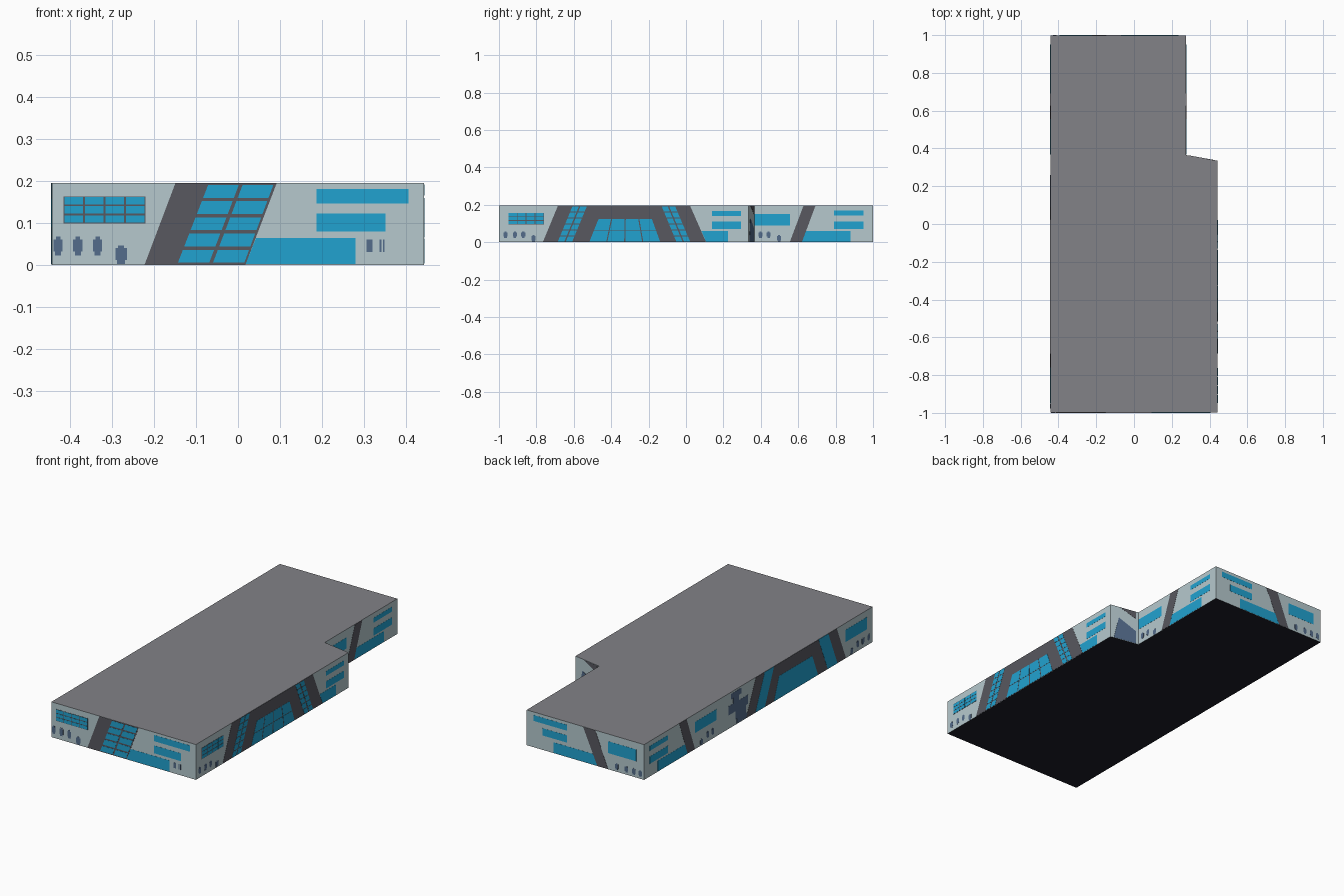
import bpy, bmesh
from mathutils import Vector

if "Cube" in bpy.data.objects:
    bpy.data.objects.remove(bpy.data.objects["Cube"])

H = 0.195


def lin(c):
    c /= 255
    return c / 12.92 if c <= 0.04045 else ((c + 0.055) / 1.055) ** 2.4


def mat(name, r, g, b):
    m = bpy.data.materials.new(name)
    m.diffuse_color = (lin(r), lin(g), lin(b), 1)
    m.use_nodes = True
    m.node_tree.nodes["Principled BSDF"].inputs["Base Color"].default_value = m.diffuse_color
    return m


WALL = mat("pale_wall", 182, 201, 206)
GLASS = mat("blue_glass", 33, 162, 208)
DARK = mat("dark_panel", 88, 88, 96)
SLATE = mat("slate_blue", 84, 108, 139)
ROOF = mat("roof_grey", 130, 130, 135)
BASE = mat("underside_black", 30, 30, 40)


def to_object(bm, name, mats):
    bmesh.ops.recalc_face_normals(bm, faces=bm.faces[:])
    me = bpy.data.meshes.new(name)
    for m in mats:
        me.materials.append(m)
    bm.normal_update()
    for f in bm.faces:
        if len(mats) == 3:
            f.material_index = 1 if f.normal.z > 0.5 else 2 if f.normal.z < -0.5 else 0
    bm.to_mesh(me)
    bm.free()
    ob = bpy.data.objects.new(name, me)
    bpy.context.collection.objects.link(ob)
    return ob


def extrude(bm, pts, d):
    f = bm.faces.new([bm.verts.new(p) for p in pts])
    r = bmesh.ops.extrude_face_region(bm, geom=[f])
    bmesh.ops.translate(bm, vec=d, verts=[v for v in r["geom"] if isinstance(v, bmesh.types.BMVert)])


# Building block: pale walls, grey roof, black underside
bm = bmesh.new()
outline = [(-.443, -.999), (.442, -.999), (.442, .335), (.276, .365), (.276, .999), (-.443, .999)]
extrude(bm, [Vector((x, y, 0)) for x, y in outline], Vector((0, 0, H)))
to_object(bm, "building_block", [WALL, ROOF, BASE])


def rect(a, b, lo, hi):
    return [(a, lo), (b, lo), (b, hi), (a, hi)]


def slant(b0, b1, t0, t1, lo=0.001, hi=H - 0.001):
    return [(b0, lo), (b1, lo), (t1, hi), (t0, hi)]


def panes(q, cols, rows, gs, gz):
    """Split a quad into panes with gaps gs (across) and gz (up)."""
    (b0, lo), (b1, _), (t1, hi), (t0, _) = q
    out = []

    def at(u, z):
        k = (z - lo) / (hi - lo)
        a, b = b0 + (t0 - b0) * k, b1 + (t1 - b1) * k
        return a + (b - a) * u, z
    for r in range(rows):
        z0 = lo + (hi - lo) * r / rows + gz / 2
        z1 = lo + (hi - lo) * (r + 1) / rows - gz / 2
        for c in range(cols):
            d = gs / 2
            pts = [at(c / cols, z0), at((c + 1) / cols, z0), at((c + 1) / cols, z1), at(c / cols, z1)]
            out.append([(s + e, z) for (s, z), e in zip(pts, (d, -d, -d, d))])
    return out


def figure(s, lo, w=.022, h=.04):
    """Small stepped silhouette."""
    return [rect(s - w / 2, s + w / 2, lo + h * .2, lo + h * .85),
            rect(s - w / 3, s + w / 3, lo, lo + h * .2),
            rect(s - w / 4, s + w / 4, lo + h * .85, lo + h)]


class Wall:
    def __init__(self, name, origin, u, n):
        self.name, self.o, self.u, self.n = name, Vector(origin), Vector(u), Vector(n)

    def add(self, part, material, polys, depth=0.0008):
        bm = bmesh.new()
        for p in polys:
            extrude(bm, [self.o + self.u * s + Vector((0, 0, z)) for s, z in p], self.n * depth)
        to_object(bm, self.name + "_" + part, [material])

    def grid_window(self, a, b, lo, hi, cols=4, rows=3, gap=.004):
        self.add("window_frame", DARK, [rect(a, b, lo, hi)])
        self.add("window_panes", GLASS, panes(rect(a, b, lo, hi), cols, rows, gap, gap), .0015)


# Front wall
w = Wall("front", (0, -.999, 0), (1, 0, 0), (0, -1, 0))
w.grid_window(-.415, -.22, .098, .163)
w.add("slanted_panel", DARK, [slant(-.222, .018, -.149, .092)])
w.add("slanted_glass", GLASS, panes(slant(-.149, .018, -.074, .09), 2, 5, .009, .008), .0015)
w.add("windows", GLASS, [rect(.187, .406, .146, .18), rect(.187, .351, .079, .122),
                         slant(.018, .28, .043, .28, .002, .064)], .0007)
w.add("figures", SLATE, figure(-.428, .022, .022, .045) + figure(-.381, .022, .022, .045)
      + figure(-.334, .022, .022, .045) + figure(-.278, .002, .028, .044)
      + [rect(.306, .32, .03, .06), rect(.337, .341, .03, .06), rect(.345, .349, .03, .06)])

# Long side walls: large splayed entrance with three glazed areas
for name, x, n in (("right", .442, 1), ("left", -.443, -1)):
    w = Wall(name, (x, 0, 0), (0, 1, 0), (n, 0, 0))
    w.add("entrance_panel", DARK, [slant(-.765, .107, -.685, .022)])
    flank_a, flank_b = slant(-.69, -.605, -.61, -.525), slant(-.055, .027, -.135, -.055)
    centre = slant(-.52, -.135, -.47, -.18, .001, .125)
    if n > 0:
        glass = panes(flank_a, 2, 6, .008, .005) + panes(flank_b, 2, 6, .008, .005) + panes(centre, 4, 2, .006, .004)
        w.grid_window(-.95, -.76, .095, .157)
        w.add("windows", GLASS, [rect(.138, .295, .141, .166), rect(.138, .295, .071, .11),
                                 slant(.107, .225, .083, .225, .002, .06)], .0007)
    else:
        glass = [flank_a, flank_b, centre]
        w.add("window", GLASS, [rect(-.95, -.76, .09, .157)])
        # Tall silhouette beside the entrance
        w.add("tall_silhouette", SLATE, [rect(.15, .24, .155, .185), rect(.17, .22, .125, .155),
                                         rect(.09, .26, .075, .125), rect(.11, .2, .03, .075),
                                         rect(.085, .19, .004, .03)])
    w.add("entrance_glass", GLASS, glass, .0015)
    w.add("figures", SLATE, [p for s, z in ((-.965, .022), (-.915, .022), (-.87, .022), (-.815, .002))
                             for p in figure(s, z, .022, .035)])

# Rear half of the side walls
for name, x, n in (("right_rear", .276, 1), ("left_rear", -.443, -1)):
    w = Wall(name, (x, 0, 0), (0, 1, 0), (n, 0, 0))
    w.add("slanted_panel", DARK, [slant(.555, .62, .628, .692)])
    w.add("windows", GLASS, [rect(.367, .555, .09, .15), rect(.79, .95, .142, .168),
                             rect(.79, .95, .07, .11), slant(.62, .88, .64, .88, .002, .06)], .0007)
    w.add("figures", SLATE, [p for s, z in ((.398, .022), (.442, .022), (.498, .002))
                             for p in figure(s, z, .022, .035)])

# Back wall
w = Wall("back", (0, .999, 0), (1, 0, 0), (0, 1, 0))
w.add("slanted_panel", DARK, [slant(-.222, -.157, -.145, -.07)])
w.add("windows", GLASS, [rect(.03, .235, .146, .178), rect(.03, .178, .08, .12),
                         slant(-.157, .11, -.13, .11, .002, .06), rect(-.395, -.222, .09, .155)], .0007)
w.add("figures", SLATE, [p for s in (-.42, -.38, -.335, -.275) for p in figure(s, .012, .02, .035)])

# Short notch wall
a, b = Vector((.442, .335, 0)), Vector((.276, .365, 0))
u = (b - a).normalized()
w = Wall("notch", a, u, (-u.y, u.x, 0) if u.x > 0 else (u.y, -u.x, 0))
w.add("slate_shape", SLATE, [[(.02, .002), (.155, .002), (.155, .075), (.09, .11), (.05, .13)]])
w.add("dark_corner", DARK, [[(.06, .193), (.155, .15), (.155, .193)]])
